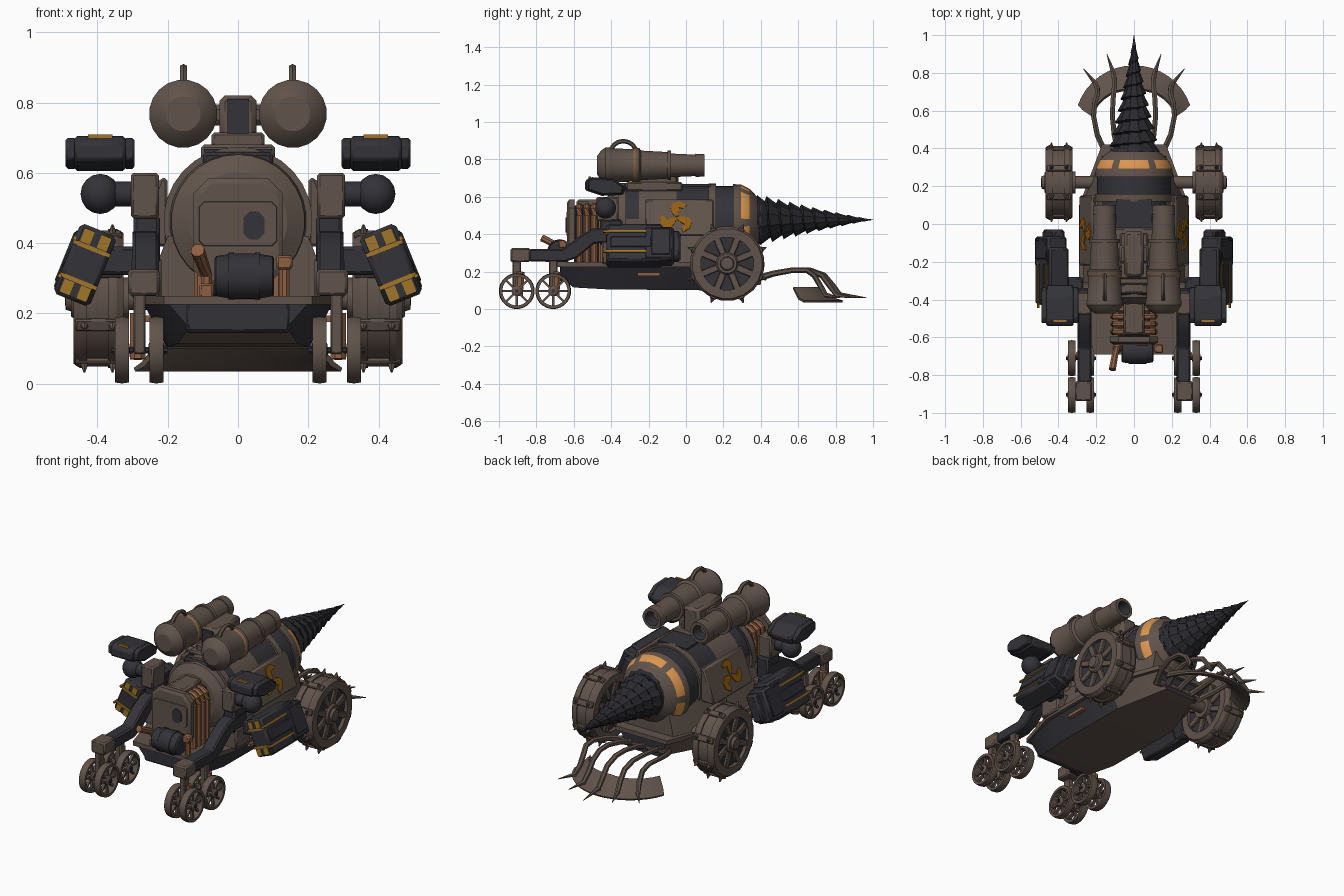
import bpy, bmesh, math
from mathutils import Vector, Matrix
from math import sin, cos, pi, radians

if "Cube" in bpy.data.objects:
    bpy.data.objects.remove(bpy.data.objects["Cube"])

def mat(name, c):
    m = bpy.data.materials.new(name)
    m.diffuse_color = (*c, 1)
    m.use_nodes = True
    m.node_tree.nodes["Principled BSDF"].inputs["Base Color"].default_value = m.diffuse_color
    return m

BROWN = mat("rusty_brown", (0.118, 0.087, 0.070))
DARK = mat("dark_steel", (0.032, 0.032, 0.040))
DRILL = mat("drill_black", (0.022, 0.022, 0.027))
COPPER = mat("copper", (0.27, 0.115, 0.055))
AMBER = mat("amber_stripe", (0.36, 0.18, 0.02))
EMBLEM = mat("orange_emblem", (0.30, 0.115, 0.005))
GLOW = mat("glowing_orange", (0.72, 0.30, 0.07))

def finish(name, bm, mats, mirror=False, bevel=0):
    bmesh.ops.recalc_face_normals(bm, faces=bm.faces)
    me = bpy.data.meshes.new(name)
    bm.to_mesh(me)
    bm.free()
    for m in mats if isinstance(mats, (list, tuple)) else [mats]:
        me.materials.append(m)
    me.shade_smooth()
    me.set_sharp_from_angle(angle=radians(28))
    ob = bpy.data.objects.new(name, me)
    bpy.context.collection.objects.link(ob)
    if bevel:
        b = ob.modifiers.new("bevel", 'BEVEL')
        b.width, b.segments, b.limit_method = bevel, 1, 'ANGLE'
    if mirror:
        ob.modifiers.new("mirror", 'MIRROR').use_mirror_merge = False
    return ob

def loft(name, rings, mats, rule=None, loop=False, mirror=False, bevel=0):
    """Skin rings of points; rule(i, j, centre) picks a material index."""
    bm = bmesh.new()
    vs = [[bm.verts.new(p) for p in r] for r in rings]
    n = len(vs[0])
    for i in range(len(vs) if loop else len(vs) - 1):
        a, b = vs[i], vs[(i + 1) % len(vs)]
        for j in range(n):
            f = bm.faces.new((a[j], a[(j + 1) % n], b[(j + 1) % n], b[j]))
            if rule:
                f.material_index = rule(i, j, f.calc_center_median())
    if not loop:
        bm.faces.new(vs[0])
        bm.faces.new(vs[-1])
    return finish(name, bm, mats, mirror, bevel)

def lathe(name, prof, at, axis, mats, segs=24, **kw):
    def pt(a, r, t):
        u, v = r * cos(t), r * sin(t)
        return Vector(at) + Vector({'x': (a, u, v), 'y': (u, a, v), 'z': (u, v, a)}[axis])
    return loft(name, [[pt(a, max(r, .0005), 2 * pi * (j + .5) / segs) for j in range(segs)]
                       for a, r in prof], mats, **kw)

def sweep(name, pts, radii, mats, sides=8, **kw):
    pts = [Vector(p) for p in pts]
    rings = []
    for i, p in enumerate(pts):
        t = (pts[min(i + 1, len(pts) - 1)] - pts[max(i - 1, 0)]).normalized()
        s = t.cross(Vector((0, 0, 1)) if abs(t.z) < .95 else Vector((0, 1, 0))).normalized()
        n = s.cross(t)
        r = radii[i] if isinstance(radii, list) else radii
        rings.append([p + r * (s * cos(a) + n * sin(a))
                      for a in (2 * pi * (k + .5) / sides for k in range(sides))])
    return loft(name, rings, mats, **kw)

def prism(name, pts, x0, x1, mats, **kw):
    return loft(name, [[(x, y, z) for y, z in pts] for x in (x0, x1)], mats, **kw)

def boxes(name, items, mats, mirror=False, bevel=0, frame=Matrix()):
    """items: (centre, size, optional rotation matrix about the frame origin)."""
    bm = bmesh.new()
    for it in items:
        rot = it[2] if len(it) > 2 else Matrix()
        bmesh.ops.create_cube(bm, size=1, matrix=frame @ rot @ Matrix.Translation(it[0])
                              @ Matrix.Diagonal((*it[1], 1)))
    return finish(name, bm, mats, mirror, bevel)

# Hull: dark flanks, brown underside and nose, deck plate
def hull(name, sec, mats, rule=None):
    loft(name, [[(-t, y, zt), (t, y, zt), (b, y, zb), (-b, y, zb)] for y, t, b, zt, zb in sec], mats, rule)
hull("lower_hull", [(-.67, .2, .14, .23, .16), (-.6, .23, .17, .23, .115), (-.42, .27, .2, .23, .105),
                    (.1, .27, .2, .23, .1), (.4, .16, .1, .23, .13)], [DARK, BROWN],
     lambda i, j, c: int(j in (0, 2) or c.y > .15))
hull("deck_plate", [(-.69, .21, .21, .25, .225), (-.42, .29, .29, .25, .225), (.1, .29, .29, .25, .225),
                    (.42, .17, .17, .25, .225)], BROWN)
hull("upper_hull", [(-.38, .2, .27, .42, .24), (.12, .2, .27, .42, .24), (.36, .14, .17, .38, .24)], BROWN)
boxes("rear_hull_panel", [((0, -.655, .19), (.3, .04, .09))], DARK, bevel=.01)
boxes("hull_side_strip", [((.25, -.2, .185), (.03, .12, .018))], COPPER, mirror=True)

# Boiler with bands and a ring of glowing windows
lathe("boiler", [(-.42, .14), (-.39, .19), (-.36, .195), (-.36, .212), (-.32, .212), (-.32, .195), (-.25, .195),
                 (-.05, .195), (.12, .195), (.12, .208), (.16, .208), (.16, .197), (.25, .197), (.25, .206),
                 (.295, .203), (.34, .18), (.365, .155), (.39, .125)], (0, 0, .462), 'y', [BROWN, DARK, GLOW], 30,
      rule=lambda i, j, c: 2 if i == 14 and j % 5 != 4 else
      1 if i == 11 or (i in (4, 5) and c.z > .5) or (i == 7 and c.z > .57) else 0)
lathe("drill_collar", [(.36, .13), (.4, .125), (.4, .09)], (0, 0, .47), 'y', DARK)

# Drill: helical sawtooth on a fluted cone
rows, segs, rings = 100, 24, []
for i in range(rows + 1):
    t = i / rows
    env = .124 * (1 - t) ** 1.1 + .001
    ring = []
    for j in range(segs):
        saw = (t * 10 + j / segs) % 1
        r = env * (1.08 - .28 * saw) * (1 + .07 * (j % 2))
        a = 2 * pi * j / segs
        ring.append((r * cos(a), .38 + .62 * t, .477 + r * sin(a)))
    rings.append(ring)
loft("drill_bit", rings, DRILL)

# Flared side plates with a three-bladed emblem
loft("side_plate", [[(.2, y, .585), (.222, y, .585), (.292, y, .39), (.2, y, .39)] for y in (-.22, .15)],
     BROWN, mirror=True, bevel=.008)
u, n = Vector((.07, 0, -.195)).normalized(), Vector((.195, 0, .07)).normalized()
for k in range(3):
    blade = [(.01, -40), (.032, -32), (.06, -22), (.085, -5), (.092, 20), (.09, 48), (.064, 46), (.058, 22), (.034, 30), (.012, 50)]
    pl = [Vector((.257, -.05, .4875)) + r * (Vector((0, 1, 0)) * cos(radians(a + 120 * k + 20)) + u * sin(radians(a + 120 * k + 20)))
          for r, a in blade]
    loft(f"emblem_blade_{k}", [[p - n * .002 for p in pl], [p + n * .006 for p in pl]], EMBLEM, mirror=True)

# Twin cannons, handles and central mount
lathe("cannon", [(-.475, .03), (-.475, .05), (-.455, .08), (-.43, .097), (-.41, .097), (-.4, .092), (-.28, .088), (-.27, .094),
                 (-.25, .094), (-.24, .08), (-.1, .072), (-.1, .08), (-.08, .08), (-.08, .064), (.05, .058), (.05, .063),
                 (.1, .06), (.1, .042), (.03, .04)], (.156, 0, .768), 'y', [BROWN, DARK, COPPER], 20,
      rule=lambda i, j, c: 1 if i > 16 else 2 if i == 6 else 0, mirror=True)
sweep("cannon_handle", [(.155, -.335 + .07 * cos(a), .83 + .068 * sin(a)) for a in (pi * k / 8 for k in range(9))],
      .012, BROWN, 6, mirror=True)
boxes("cannon_mount_base", [((0, -.17, .655), (.21, .3, .05)), ((0, -.17, .69), (.15, .24, .05))], BROWN, bevel=.008)
boxes("cannon_mount_block", [((0, -.16, .74), (.105, .24, .16)), ((0, -.16, .765), (.16, .1, .06))], BROWN, bevel=.015)
boxes("mount_dark_patch", [((0, -.282, .75), (.06, .006, .12)), ((0, -.1, .662), (.19, .46, .012))], DARK)
boxes("boiler_saddle", [((0, -.34, .635), (.2, .07, .05))], DARK, bevel=.01)

# Large studded front wheels
WY, WZ = .22, .243
at = (0, WY, WZ)
lathe("big_wheel_rim", [(.325, .188), (.345, .2), (.37, .2), (.37, .192), (.43, .192), (.43, .2), (.45, .2), (.468, .188),
                        (.468, .142), (.325, .142)], at, 'x', BROWN, 20, loop=True, mirror=True)
lathe("big_wheel_disc", [(.345, .15), (.448, .15)], at, 'x', DARK, 20, mirror=True)
lathe("big_wheel_hub", [(.2, .034), (.31, .034), (.31, .06), (.465, .06), (.475, .052), (.475, .038), (.49, .033), (.492, .015)],
      at, 'x', BROWN, 16, mirror=True)
F = Matrix.Translation(at)
turn = [Matrix.Rotation(2 * pi * (k + .5) / 8, 4, 'X') for k in range(8)]
boxes("big_wheel_spokes", [((.397, 0, .1), (.13, .036, .11), t) for t in turn], BROWN, True, .004, F)
boxes("big_wheel_cleats", [((.397, 0, .196), (.13, .035, .016), t) for t in turn], BROWN, True, .004, F)
bm = bmesh.new()
for t in turn:
    for x in (.357, .437):
        bmesh.ops.create_cone(bm, cap_ends=True, segments=6, radius1=.014, radius2=.003, depth=.03,
                              matrix=F @ t @ Matrix.Translation((x, 0, .212)))
finish("big_wheel_studs", bm, BROWN, True)

# Small spoked rear wheels on bogies
for y, tag in ((-.905, "rear"), (-.71, "fore")):
    c = (0, y, .096)
    for x, side in ((.232, "inner"), (.33, "outer")):
        lathe(f"{tag}_{side}_tyre", [(x - .02, .093), (x, .096), (x + .02, .093), (x + .02, .077), (x - .02, .077)],
              c, 'x', BROWN, 24, loop=True, mirror=True)
        boxes(f"{tag}_{side}_spokes", [((x, 0, .05), (.016, .012, .06), Matrix.Rotation(pi * k / 4, 4, 'X'))
                                       for k in range(8)], BROWN, True, 0, Matrix.Translation(c))
        lathe(f"{tag}_{side}_hub", [(x - .022, .018), (x - .015, .028), (x + .015, .028), (x + .022, .018)],
              c, 'x', BROWN, 12, mirror=True)
    lathe(f"{tag}_axle", [(.2, .01), (.36, .01)], c, 'x', DARK, 8, mirror=True)
    boxes(f"{tag}_strut", [((.28, y, .18), (.035, .045, .19))], BROWN, True, .005)
    sweep(f"{tag}_piston", [(.285, y + .01, .07), (.285, y + .02, .2)], .024, COPPER, mirror=True)
boxes("leg_end_block", [((.268, -.885, .288), (.09, .105, .075))], BROWN, True, .008)
prism("leg_arm", [(-.84, .255), (-.65, .25), (-.58, .275), (-.49, .35), (-.34, .36), (-.34, .44), (-.5, .43), (-.57, .39),
                  (-.66, .32), (-.84, .32)], .225, .3, DARK, mirror=True, bevel=.008)

# Shoulders, ball joints and gun boxes
boxes("shoulder_block", [((.265, -.42, .535), (.08, .12, .13)), ((.26, -.38, .3), (.085, .14, .12))], BROWN, True, .008)
boxes("shoulder_column", [((.26, -.4, .41), (.075, .12, .14)), ((.34, -.33, .35), (.14, .1, .08))], DARK, True, .01)
lathe("gun_joint", [(.3, .036), (.39, .036)], (0, -.43, .54), 'x', DARK, 14, mirror=True)
lathe("gun_ball", [(-.057 * cos(pi * k / 8), .057 * sin(pi * k / 8)) for k in range(9)], (.392, -.43, .54), 'z', DARK, 16, mirror=True)
gun = [(-.54, .635), (-.45, .605), (-.335, .61), (-.32, .65), (-.39, .7), (-.51, .705), (-.54, .685)]
prism("gun_box", gun, .32, .465, DARK, mirror=True, bevel=.008)
for x in (.3, .465):
    prism(f"gun_cheek_{x}", [(y * .88 - .05, z * .88 + .079) for y, z in gun], x - .005, x + .025, DARK, mirror=True, bevel=.006)
boxes("gun_top_strip", [((.392, -.515, .703), (.07, .012, .012))], AMBER, True)

# Tilted side pods with yellow striping
P = Matrix.Translation((.435, -.235, .338)) @ Matrix.Rotation(radians(-22), 4, 'Y')
boxes("side_pod", [((0, -.04, 0), (.112, .3, .215)), ((.004, .09, -.005), (.112, .16, .19)),
                   ((-.01, .18, 0), (.07, .05, .16))], DARK, True, .012, P)
boxes("pod_plates", [((.055, -.06, 0), (.012, .22, .06)), ((.058, .1, 0), (.012, .1, .15))], DARK, True, .004, P)
boxes("pod_stripes", [((.055, -.09, z), (.01, .24, .011)) for z in (-.055, .06)]
      + [((x, -.19, z), (.03, .008, .04)) for x in (-.027, .024) for z in (-.078, .078)]
      + [((0, -.19, z), (.112, .008, .012)) for z in (-.05, .05)], AMBER, True, 0, P)

# Rear radiator panel, pipes and barrel
def rounded(hx, z0, z1, c, y, x=0):
    return [(x - hx + c, y, z0), (x + hx - c, y, z0), (x + hx, y, z0 + c), (x + hx, y, z1 - c),
            (x + hx - c, y, z1), (x - hx + c, y, z1), (x - hx, y, z1 - c), (x - hx, y, z0 + c)]
loft("radiator_panel", [rounded(.128, .28, .585, .045, -.595), rounded(.128, .28, .585, .045, -.625),
                        rounded(.115, .295, .57, .04, -.635)], BROWN)
loft("radiator_door", [rounded(.113, .39, .52, .015, -.63), rounded(.11, .393, .517, .015, -.64)], BROWN)
loft("radiator_dark_patch", [rounded(.03, .41, .49, .018, -.636, .045), rounded(.03, .41, .49, .018, -.644, .045)], DARK)
boxes("radiator_core", [((0, -.5, .4), (.17, .2, .31))], DARK, bevel=.01)
boxes("radiator_spine", [((0, -.5, .56), (.11, .17, .05))], BROWN, bevel=.01)
for k, y in enumerate((-.57, -.53, -.49, -.45)):
    sweep(f"radiator_pipe_{k}", [(.108, y, .25), (.108, y, .5), (.1, y, .53), (.08, y, .545), (.04, y, .55)], .018, COPPER, mirror=True)
lathe("rear_barrel", [(-.085, .05), (-.08, .058), (-.045, .064), (-.045, .068), (-.03, .068), (-.03, .066), (.03, .066),
                      (.03, .068), (.045, .068), (.045, .064), (.08, .058), (.085, .05)], (.018, -.675, .305), 'x', DARK, 18)
sweep("barrel_pipe", [(.132, -.66, .24), (.132, -.66, .365)], .016, COPPER)
boxes("barrel_pipe_caps", [((.132, -.66, .345), (.045, .045, .04)), ((-.09, -.66, .26), (.04, .04, .05))], COPPER, bevel=.006)
sweep("exhaust_pipe", [(-.09, -.66, .24), (-.09, -.66, .31), (-.1, -.69, .34), (-.115, -.77, .38)], [.017, .017, .018, .02], COPPER)

# Curved plow with arched tines
C = .525
rings = []
for k in range(17):
    f = -1 + k / 8
    w = .05 * abs(f)
    rings.append([(r * sin(a), C + r * cos(a), z) for r, z, a in
                  ((.315, .045, f * 1.23), (.26 + w / 2, .062, f * 1.29), (.185 + w, .118, f * 1.36),
                   (.175 + w, .108, f * 1.36), (.25 + w / 2, .05, f * 1.29), (.31, .035, f * 1.23))])
loft("plow_blade", rings, BROWN)
for k, d in enumerate((-42, -21, 0, 21, 42)):
    a = radians(d)
    s, q, tip = sin(a), cos(a), .44 if d == 0 else .4
    sweep(f"plow_tine_{k}", [(.22 * s, .37, .16), (.29 * s, .47, .19), (.32 * s, .57, .208), (.31 * s, .6 + .06 * q, .208),
                             (.29 * s, C + .215 * q, .18), (.29 * s, C + .26 * q, .125), (.31 * s, C + .3 * q, .075),
                             (tip * s, C + tip * q, .06)],
          [.018, .016, .015, .015, .015, .015, .014, .002], BROWN, 6)
lathe("plow_crossbar", [(-.14, .02), (.14, .02)], (0, .385, .165), 'x', BROWN, 8)
